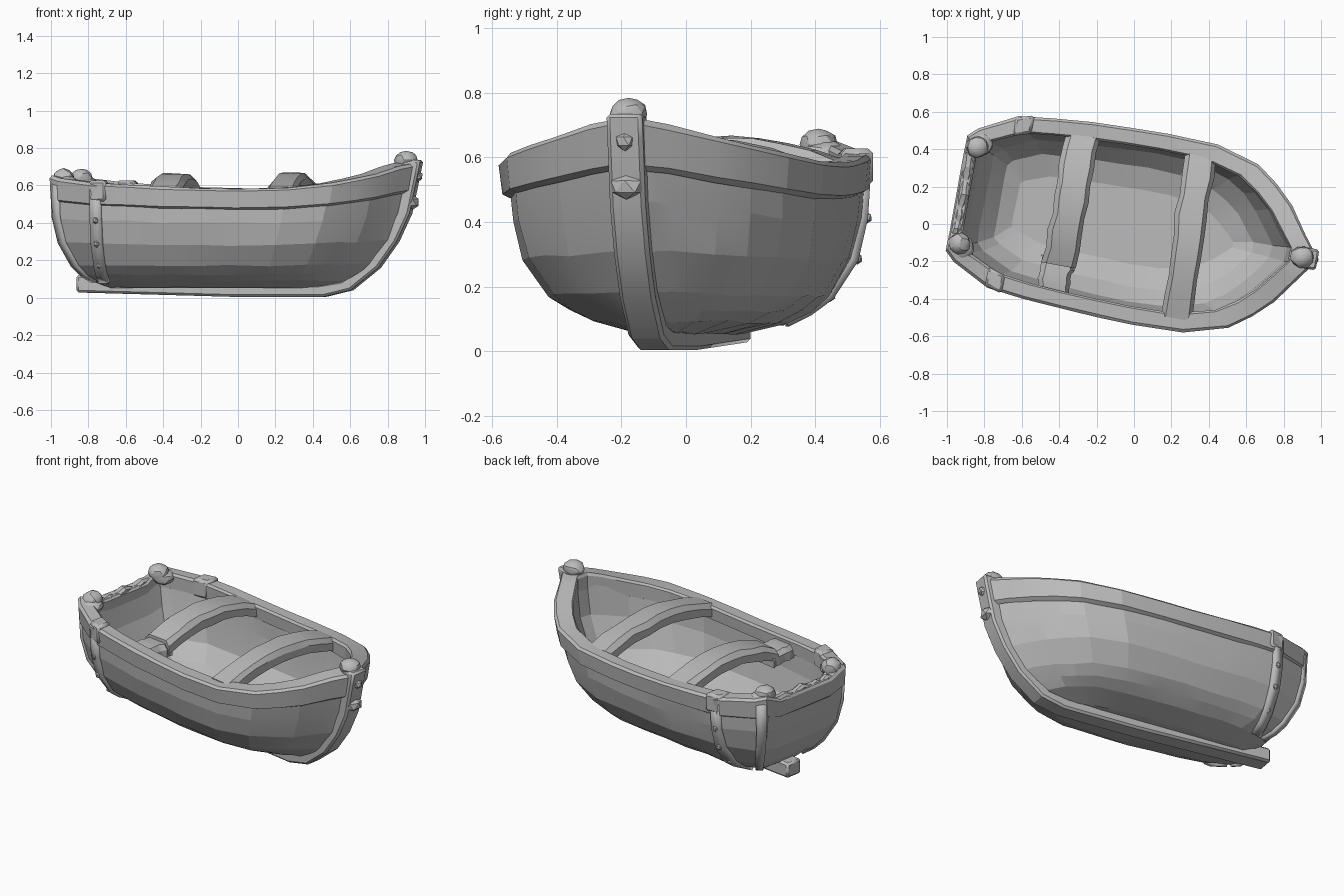
import bpy, bmesh, math, random
from mathutils import Vector

random.seed(4)
if "Cube" in bpy.data.objects:
    bpy.data.objects.remove(bpy.data.objects["Cube"])

HEADING = math.radians(-10.5)  # the boat lies slightly turned
SIDEWAYS = -.011

wood = bpy.data.materials.new("weathered_grey")
wood.use_nodes = True
GREY = (0.5, 0.5, 0.5, 1)
wood.diffuse_color = GREY
wood.node_tree.nodes["Principled BSDF"].inputs["Base Color"].default_value = GREY

# Plan outline: fraction of length, half width, rail height
STATIONS = [(0, .2, .60), (0, .31, .65), (.026, .36, .635), (.13, .462, .61),
            (.23, .485, .6), (.33, .5, .59), (.44, .51, .583), (.54, .515, .58),
            (.68, .507, .585), (.8, .44, .61), (.86, .355, .635), (.91, .26, .66),
            (.96, .125, .70), (.99, .045, .715)]
BEAM, RAIL = .515, .58
# Levels: height, stern end, bow end, half width amidships
OUTER = [(.055, -.68, .5, .1), (.09, -.77, .64, .25), (.125, -.82, .7, .32),
         (.17, -.86, .76, .38), (.28, -.92, .85, .455), (.4, -.95, .91, .485),
         (.55, -.955, .955, .497)]
INNER = [(.55, -.9, .87, .44), (.4, -.87, .84, .43), (.25, -.81, .76, .4),
         (.16, -.73, .66, .32), (.12, -.64, .55, .2)]
BAND = [(.47, -.945, .94, .485), (.482, -.96, .965, .51), (.57, -.965, .985, .52),
        (.583, -.955, .975, .505), (.583, -.905, .87, .435),
        (.57, -.895, .86, .425), (.5, -.895, .86, .43)]


def finish(name, bm, bevel=0, angle=25):
    bmesh.ops.recalc_face_normals(bm, faces=bm.faces)
    mesh = bpy.data.meshes.new(name)
    bm.to_mesh(mesh)
    bm.free()
    ob = bpy.data.objects.new(name, mesh)
    bpy.context.collection.objects.link(ob)
    mesh.materials.append(wood)
    ob.rotation_euler.z = HEADING
    ob.location.y = SIDEWAYS
    if bevel:
        mod = ob.modifiers.new("soft_edges", 'BEVEL')
        mod.width, mod.segments = bevel, 1
    bpy.ops.object.select_all(action='DESELECT')
    ob.select_set(True)
    bpy.context.view_layer.objects.active = ob
    bpy.ops.object.shade_smooth_by_angle(angle=math.radians(angle))
    return ob


def loft(name, rings, closed=False, bevel=0, angle=25):
    bm = bmesh.new()
    loops = [[bm.verts.new(p) for p in ring] for ring in rings]
    pairs = list(zip(loops, loops[1:]))
    if closed:
        pairs.append((loops[-1], loops[0]))
    else:
        bm.faces.new(loops[0])
        bm.faces.new(loops[-1])
    for a, b in pairs:
        for i in range(len(a)):
            j = (i + 1) % len(a)
            bm.faces.new((a[i], a[j], b[j], b[i]))
    return finish(name, bm, bevel, angle)


def shell_point(level, station, side=1, grow=0):
    z, stern, bow, half = level
    s, w, top = station
    lift = (top - RAIL) * min(1, z / RAIL) ** 2
    return Vector((stern + (bow - stern) * s, side * (w * half / BEAM + grow), z + lift))


def ring(level, rough=0):
    left = [shell_point(level, st) for st in STATIONS]
    right = [shell_point(level, st, -1) for st in reversed(STATIONS)]
    return [p + Vector(random.uniform(-rough, rough) for _ in range(3)) for p in left + right]


def station_at(s):
    for a, b in zip(STATIONS[1:], STATIONS[2:]):
        if a[0] <= s <= b[0]:
            t = (s - a[0]) / (b[0] - a[0])
            return tuple(p + (q - p) * t for p, q in zip(a, b))


def point_at(level, u, side, grow):
    s = max(.001, (u - level[1]) / (level[2] - level[1]))
    return shell_point(level, station_at(s), side, grow)


def box(name, centre, size, turn, bevel=.015):
    bm = bmesh.new()
    bmesh.ops.create_cube(bm, size=1)
    for v in bm.verts:
        v.co = Vector(a * b for a, b in zip(v.co, size))
        v.co.y += turn * v.co.x
        v.co += Vector(centre)
    return finish(name, bm, bevel)


def knob(name, centre, size, subdivisions=2):
    bm = bmesh.new()
    bmesh.ops.create_icosphere(bm, subdivisions=subdivisions, radius=1)
    for v in bm.verts:
        v.co = Vector(a * b for a, b in zip(v.co * random.uniform(.94, 1.04), size)) + Vector(centre)
    return finish(name, bm)


# Hull shell with hewn planking, and the heavy rail band round its top
loft("hull", [ring(level, .005) for level in OUTER + INNER], angle=9)
loft("gunwale", [ring(level, .002) for level in BAND], closed=True, angle=15)

# Keel and stem cut from one side profile
profile = [(1.0, .735), (.985, .66), (.94, .45), (.87, .3), (.77, .16), (.62, .04),
           (.47, .004), (0, .004), (-.87, .028), (-.87, .12), (-.73, .12), (-.7, .075),
           (0, .07), (.45, .07), (.57, .09), (.69, .18), (.8, .32), (.87, .46),
           (.9, .6), (.9, .735)]
loft("keel_and_stem", [[(u, v, z) for u, z in profile] for v in (-.056, .056)], bevel=.012)
knob("stem_head", (.915, 0, .735), (.065, .06, .052))
knob("stem_boss", (.95, 0, .51), (.035, .058, .04), 1)
knob("stem_stud", (.98, 0, .65), (.025, .03, .03), 1)


# Raised frame strips that follow the planking
def strip(name, rows, thickness):
    bm = bmesh.new()
    verts = [[bm.verts.new(p) for p in row] for row in rows]
    for a, b in zip(verts, verts[1:]):
        bm.faces.new((a[0], a[1], b[1], b[0]))
    ob = finish(name, bm)
    mod = ob.modifiers.new("thickness", 'SOLIDIFY')
    mod.thickness, mod.offset = thickness, 0


for side, word in ((1, "left"), (-1, "right")):
    strip(word + "_frame_strip",
          [[point_at(lv, u, side, .004) for u in (-.72, -.66)] for lv in OUTER[1:]], .034)
    strip(word + "_corner_strip",
          [[shell_point(lv, station_at(s), side, .003) for s in (.001, .024)]
           for lv in OUTER[1:]], .026)
    for i, level in enumerate(OUTER[3:6]):
        knob(f"{word}_rivet_{i}", point_at(level, -.69, side, .014), (.02, .018, .02), 1)
    box(word + "_rail_clasp", (-.68, side * .42, .57), (.1, .1, .115), side * .3)
    knob(word + "_stern_knob", (-.9, side * .262, .64), (.06, .06, .052))
    knob(word + "_knob_foot", (-.885, side * .285, .61), (.07, .07, .045))

# Ragged board along the stern between the knobs
board = []
for i in range(15):
    v = -.26 + .52 * i / 14
    top = .612 + random.uniform(-.012, .014)
    back, front = -.962 + random.uniform(0, .012), -.898 - random.uniform(0, .012)
    board.append([(back, v, .55), (front, v, .55), (front, v, top - .012),
                  (front - .015, v, top), (back + .012, v, top), (back, v, top - .015)])
loft("stern_board", board, angle=15)


# Arched, hand-hewn seats
def seat(name, u, width, v0, v1, rise, base, lean=0):
    rings = []
    steps = 9
    for i in range(steps):
        t = i / (steps - 1)
        v = v0 + (v1 - v0) * t
        z = base + rise * math.sin(math.pi * t) ** .8
        h = width / 2 + random.uniform(-.006, .006)
        c = u + lean * (t - .5) + random.uniform(-.006, .006)
        shape = [(-h, -.05), (h, -.05), (h, -.005), (h * .75, .026), (-h * .7, .028), (-h, 0)]
        rings.append([(c + a, v, z + b + random.uniform(-.005, .005)) for a, b in shape])
    loft(name, rings, angle=30)


seat("stern_seat", -.357, .18, -.28, .435, .075, .562)
seat("stern_seat_stub", -.365, .175, -.445, -.24, .01, .535)
seat("bow_seat", .295, .165, -.445, .435, .08, .56, -.03)
